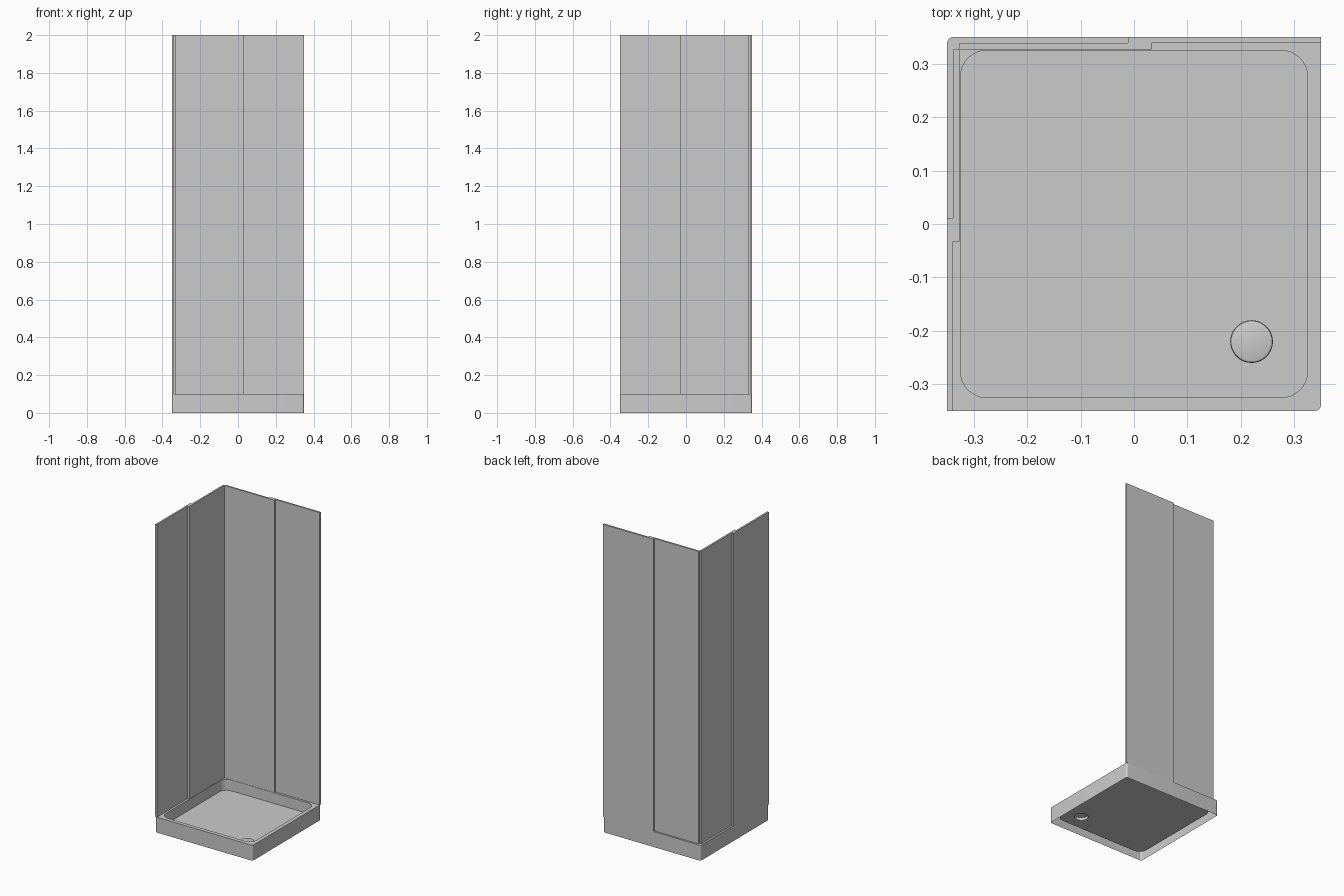
import bpy, bmesh
from math import cos, sin, pi

if "Cube" in bpy.data.objects:
    bpy.data.objects.remove(bpy.data.objects["Cube"], do_unlink=True)

# One plain material for the whole cubicle
grey = bpy.data.materials.new("light grey")
grey.use_nodes = True
grey.diffuse_color = (0.6, 0.6, 0.6, 1)
bsdf = next(n for n in grey.node_tree.nodes if n.type == 'BSDF_PRINCIPLED')
bsdf.inputs["Base Color"].default_value = grey.diffuse_color

STEPS = 9                      # points per rounded corner
DRAIN = (0.22, -0.22)
HALF, THICK = 0.35, 0.0115     # tray half width, panel thickness
RIM, FLOOR, TOP = 0.1, 0.03, 2.0


def ring(half, radius, z, centre=(0, 0)):
    """Rounded square outline; half equal to radius gives a circle."""
    inset = half - radius
    points = []
    for corner, (sx, sy) in enumerate([(1, 1), (-1, 1), (-1, -1), (1, -1)]):
        for k in range(STEPS):
            # circles are spaced evenly, rounded corners include both ends
            part = k / STEPS if inset == 0 else k / (STEPS - 1)
            a = (corner + part) * pi / 2
            points.append((centre[0] + sx * inset + radius * cos(a),
                           centre[1] + sy * inset + radius * sin(a), z))
    return points


def finish(name, bm):
    mesh = bpy.data.meshes.new(name)
    bm.to_mesh(mesh)
    bm.free()
    obj = bpy.data.objects.new(name, mesh)
    bpy.context.collection.objects.link(obj)
    mesh.materials.append(grey)
    return obj


def loft(name, rings, cap=False):
    bm = bmesh.new()
    loops = [[bm.verts.new(p) for p in r] for r in rings]
    for a, b in zip(loops, loops[1:]):
        n = len(a)
        for i in range(n):
            j = (i + 1) % n
            bm.faces.new((a[i], a[j], b[j], b[i]))
    if cap:
        bm.faces.new(loops[-1])
    obj = finish(name, bm)
    bpy.ops.object.select_all(action='DESELECT')
    obj.select_set(True)
    bpy.context.view_layer.objects.active = obj
    bpy.ops.object.shade_smooth_by_angle(angle=pi / 6)
    return obj


def panel(name, x0, x1, y0, y1):
    bm = bmesh.new()
    bmesh.ops.create_cube(bm, size=1)
    bmesh.ops.scale(bm, vec=(x1 - x0, y1 - y0, TOP - RIM), verts=bm.verts)
    bmesh.ops.translate(bm, vec=((x0 + x1) / 2, (y0 + y1) / 2, (TOP + RIM) / 2),
                        verts=bm.verts)
    return finish(name, bm)


# Tray: open-bottomed shell with skirt, rim, basin wall and floor around the drain
loft("shower_tray", [
    ring(HALF, 0.012, 0), ring(HALF, 0.012, RIM),
    ring(0.325, 0.05, RIM), ring(0.325, 0.05, FLOOR),
    ring(0.04, 0.04, FLOOR, DRAIN)])

# Drain cover: low raised cap with a softened edge
loft("drain_cover", [
    ring(0.04, 0.04, FLOOR, DRAIN), ring(0.04, 0.04, 0.043, DRAIN),
    ring(0.0385, 0.0385, 0.0465, DRAIN), ring(0.035, 0.035, 0.048, DRAIN)], cap=True)

# Sliding panels: on each wall an inner one by the corner overlaps an outer one
mid, inner = HALF - THICK, HALF - 2 * THICK
for kind, start, end, near, far in (("inner", -inner, 0.033, inner, mid),
                                    ("outer", -0.011, HALF, mid, HALF)):
    panel("back_" + kind + "_panel", start, end, near, far)
    panel("side_" + kind + "_panel", -far, -near, -end, -start)
